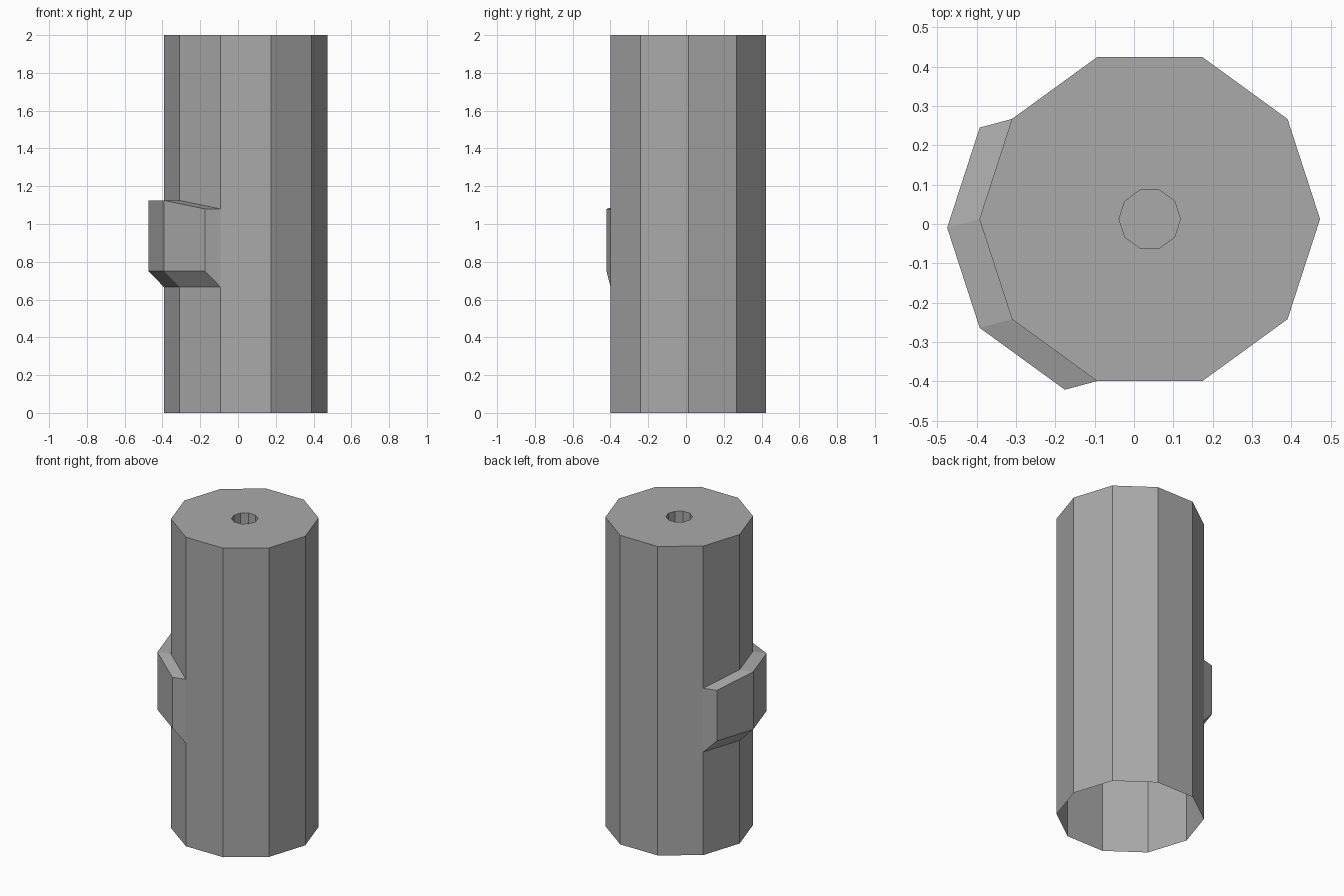
import bpy, bmesh
from math import cos, sin, radians
from mathutils import Vector

cube = bpy.data.objects.get("Cube")
if cube:
    bpy.data.objects.remove(cube, do_unlink=True)

SIDES = 10
CENTRE = Vector((0.04, 0.0125, 0))
RADIUS, HOLE_RADIUS = 0.433, 0.078
HEIGHT, HOLE_DEPTH = 2.0, 0.3
LUG = range(4, 7)                     # wall panels that bulge outward
LUG_BOTTOM, LUG_TOP, LUG_END_TOP = 0.667, 1.125, 1.08
LUG_SHIFT = Vector((-0.082, -0.022, 0))
LUG_BEVEL = Vector((0, 0, 0.085))

grey = bpy.data.materials.new("mid_grey")
grey.use_nodes = True
grey.diffuse_color = (0.4, 0.4, 0.4, 1)
grey.node_tree.nodes["Principled BSDF"].inputs["Base Color"].default_value = grey.diffuse_color

bm = bmesh.new()


def ring(radius, height):
    """Ten-sided ring; height is a function of the corner number."""
    angles = [radians(i * 360 / SIDES) for i in range(SIDES)]
    return [bm.verts.new(CENTRE + Vector((radius * cos(a), radius * sin(a), height(i))))
            for i, a in enumerate(angles)]


def bridge(lower, upper):
    """Quads between two rings, one per side."""
    faces = []
    for i in range(SIDES):
        j = (i + 1) % SIDES
        faces.append(bm.faces.new((lower[i], lower[j], upper[j], upper[i])))
    return faces


# Hollow outer wall, open at the bottom
foot = ring(RADIUS, lambda i: 0)
low = ring(RADIUS, lambda i: LUG_BOTTOM)
high = ring(RADIUS, lambda i: LUG_TOP if i in (5, 6) else LUG_END_TOP)
rim = ring(RADIUS, lambda i: HEIGHT)
bridge(foot, low)
middle = bridge(low, high)
bridge(high, rim)

# Flat top with a small blind hole
hole_rim = ring(HOLE_RADIUS, lambda i: HEIGHT)
hole_floor = ring(HOLE_RADIUS, lambda i: HEIGHT - HOLE_DEPTH)
bridge(rim, hole_rim)
bridge(hole_rim, hole_floor)
bm.faces.new(hole_floor)

# Side lug pulled out of the wall, with a sloped underside
patch = [middle[i] for i in LUG]
result = bmesh.ops.extrude_face_region(bm, geom=patch)
for v in [g for g in result["geom"] if isinstance(g, bmesh.types.BMVert)]:
    is_bottom = v.co.z < LUG_BOTTOM + 0.01
    v.co += LUG_SHIFT
    if is_bottom:
        v.co += LUG_BEVEL
leftover = [f for f in patch if f.is_valid]
if leftover:
    bmesh.ops.delete(bm, geom=leftover, context='FACES_ONLY')

mesh = bpy.data.meshes.new("hollow_column")
bm.to_mesh(mesh)
bm.free()
mesh.materials.append(grey)
column = bpy.data.objects.new("hollow_column", mesh)
bpy.context.collection.objects.link(column)
